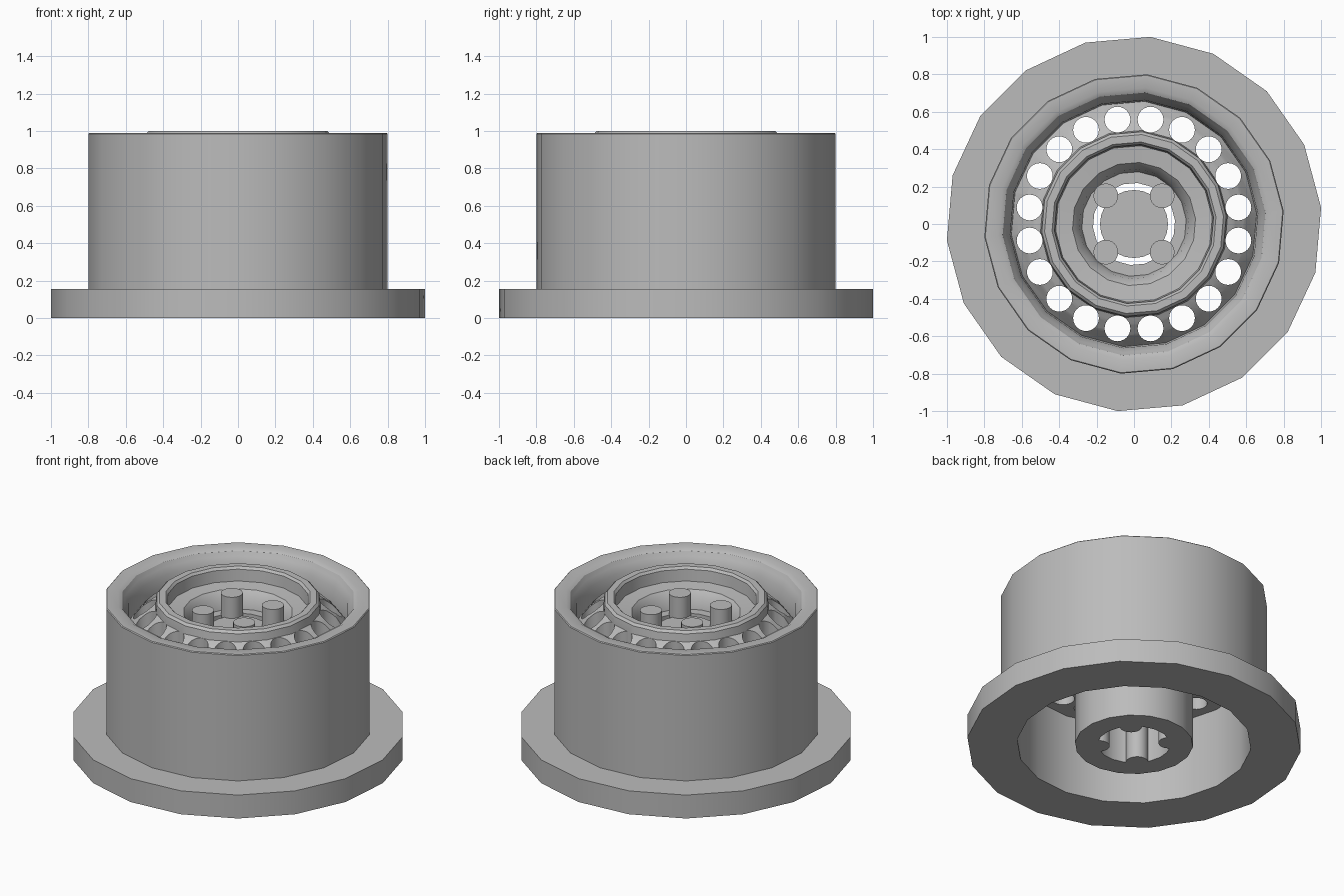
import bpy, bmesh
from math import cos, sin, radians, pi
from mathutils import Matrix

if "Cube" in bpy.data.objects:
    bpy.data.objects.remove(bpy.data.objects["Cube"], do_unlink=True)

grey = bpy.data.materials.new("plain_grey")
grey.use_nodes = True
colour = (0.5, 0.5, 0.5, 1)
grey.diffuse_color = colour
grey.node_tree.nodes["Principled BSDF"].inputs["Base Color"].default_value = colour


def make_object(name, bm):
    bmesh.ops.recalc_face_normals(bm, faces=bm.faces)
    mesh = bpy.data.meshes.new(name)
    bm.to_mesh(mesh)
    bm.free()
    mesh.materials.append(grey)
    obj = bpy.data.objects.new(name, mesh)
    bpy.context.collection.objects.link(obj)
    return obj


def revolve(name, profile, sides, phase):
    """Closed (radius, height) loop turned around the z axis."""
    bm = bmesh.new()
    rings = []
    for i in range(sides):
        a = radians(phase) + 2 * pi * i / sides
        rings.append([bm.verts.new((r * cos(a), r * sin(a), z)) for r, z in profile])
    n = len(profile)
    for i in range(sides):
        p, q = rings[i], rings[(i + 1) % sides]
        for j in range(n):
            k = (j + 1) % n
            bm.faces.new((p[j], q[j], q[k], p[k]))
    return make_object(name, bm)


def cylinders(name, count, ring, phase, radius, z0, z1, sides=24):
    """Upright cylinders spaced evenly around a ring."""
    bm = bmesh.new()
    for i in range(count):
        a = radians(phase) + 2 * pi * i / count
        place = Matrix.Translation((ring * cos(a), ring * sin(a), (z0 + z1) / 2))
        bmesh.ops.create_cone(bm, cap_ends=True, segments=sides, radius1=radius,
                              radius2=radius, depth=z1 - z0, matrix=place)
    return make_object(name, bm)


def smooth(obj):
    bpy.ops.object.select_all(action='DESELECT')
    obj.select_set(True)
    bpy.context.view_layer.objects.active = obj
    bpy.ops.object.shade_smooth_by_angle(angle=radians(32))


# Wheel: flange, barrel, rolled lip, sloping web, raised hub ring, hub tube
flange = [(0.704, 0), (1.004, 0), (1.004, 0.155), (0.803, 0.155)]
lip = [(0.803, 0.985), (0.798, 0.99), (0.73, 0.99), (0.705, 0.977), (0.69, 0.95), (0.665, 0.91)]
web = [(0.658, 0.80), (0.60, 0.87), (0.54, 0.915), (0.502, 0.935)]
hub_ring = [(0.495, 0.985), (0.48, 1.0), (0.44, 1.0), (0.427, 0.985), (0.42, 0.91)]
hub_floor = [(0.33, 0.90), (0.295, 0.86), (0.28, 0.79), (0.22, 0.79)]
underside = [(0.22, 0), (0.355, 0), (0.355, 0.53), (0.704, 0.53)]
wheel = revolve("wheel", flange + lip + web + hub_ring + hub_floor + underside, 18, 5)

# Ring of round holes through the web
cutter = cylinders("hole_cutter", 20, 0.565, 9, 0.069, 0.4, 0.975)
cut = wheel.modifiers.new("holes", 'BOOLEAN')
cut.object = cutter
cut.operation = 'DIFFERENCE'
cut.solver = 'EXACT'
bpy.context.view_layer.objects.active = wheel
wheel.select_set(True)
bpy.ops.object.modifier_apply(modifier=cut.name)
bpy.data.objects.remove(cutter, do_unlink=True)
smooth(wheel)

# Four bolts and the axle end between them
smooth(cylinders("bolts", 4, 0.213, 45, 0.066, 0, 0.93))
smooth(cylinders("axle_end", 1, 0, 5, 0.182, 0.55, 0.79))
